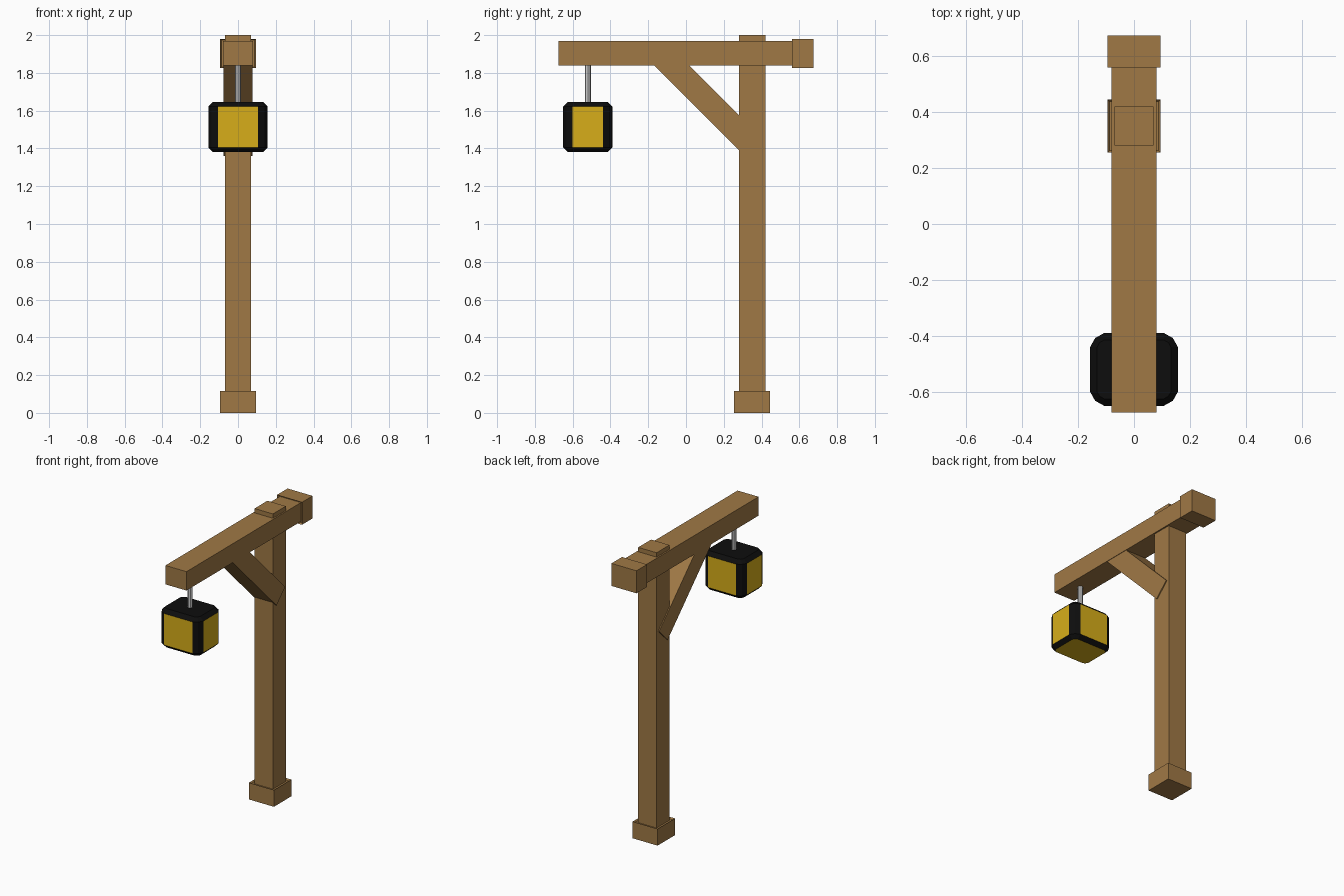
import bpy, bmesh
from mathutils import Vector

if "Cube" in bpy.data.objects:
    bpy.data.objects.remove(bpy.data.objects["Cube"])


def material(name, rgb):
    m = bpy.data.materials.new(name)
    m.diffuse_color = (*rgb, 1)
    m.use_nodes = True
    m.node_tree.nodes["Principled BSDF"].inputs["Base Color"].default_value = m.diffuse_color
    return m


WOOD = material("wood", (0.35, 0.19, 0.06))
BLACK = material("black_iron", (0.004, 0.004, 0.004))
GLOW = material("yellow_glass", (0.68, 0.42, 0.01))


def finish(name, bm, mats=()):
    bmesh.ops.recalc_face_normals(bm, faces=bm.faces)
    me = bpy.data.meshes.new(name)
    bm.to_mesh(me)
    bm.free()
    for m in mats:
        me.materials.append(m)
    ob = bpy.data.objects.new(name, me)
    bpy.context.collection.objects.link(ob)
    return ob


def wood_box(name, lo, hi, recess=None):
    """Box between two corners; the face pointing along recess is dished in."""
    bm = bmesh.new()
    bmesh.ops.create_cube(bm, size=1)
    lo, hi = Vector(lo), Vector(hi)
    for v in bm.verts:
        v.co = (lo + hi) / 2 + v.co * (hi - lo)
    if recess:
        bm.normal_update()
        face = [f for f in bm.faces if f.normal.dot(Vector(recess)) > 0.9]
        bmesh.ops.inset_region(bm, faces=face, thickness=0.01, depth=-0.01)
    return finish(name, bm, [WOOD])


# Timber frame
wood_box("post", (-0.07, 0.28, 0.02), (0.07, 0.42, 2.0))
wood_box("post_base", (-0.095, 0.255, 0), (0.095, 0.445, 0.115), (0, 0, 1))
wood_box("beam", (-0.08, -0.675, 1.84), (0.08, 0.62, 1.97))
wood_box("beam_end_cap", (-0.095, 0.56, 1.825), (0.095, 0.675, 1.98), (0, -1, 0))

# Diagonal brace: side profile extruded across x
bm = bmesh.new()
profile = [(0.31, 1.36), (0.403, 1.453), (-0.034, 1.89), (-0.22, 1.89)]
face = bm.faces.new([bm.verts.new((-0.077, y, z)) for y, z in profile])
ext = bmesh.ops.extrude_face_region(bm, geom=[face])["geom"]
bmesh.ops.translate(bm, vec=(0.154, 0, 0),
                    verts=[g for g in ext if isinstance(g, bmesh.types.BMVert)])
finish("brace", bm, [WOOD])

# Hanging rod
bpy.ops.mesh.primitive_cylinder_add(vertices=8, radius=0.016, depth=0.25,
                                    location=(0, -0.52, 1.745))
bpy.context.object.name = "hanging_rod"

# Lantern: stacked rings with cut corners, flat sides become glass
bm = bmesh.new()
CORNER = [(0, 0.05), (0.018, 0.018), (0.05, 0)]


def ring(z, inset):
    hx, hy = 0.157 - inset, 0.13 - inset
    k = 1 - inset / 0.05
    pts = []
    for sx, sy in ((1, 1), (-1, 1), (-1, -1), (1, -1)):
        corner = [(sx * (hx - a * k), sy * (hy - b * k)) for a, b in CORNER]
        pts += corner if sx * sy > 0 else corner[::-1]
    return [bm.verts.new((x, y - 0.52, z)) for x, y in pts]


rings = [ring(1.38, 0.025), ring(1.405, 0), ring(1.622, 0), ring(1.647, 0.025)]
for level, (a, b) in enumerate(zip(rings, rings[1:])):
    for i in range(12):
        j = (i + 1) % 12
        f = bm.faces.new((a[i], a[j], b[j], b[i]))
        f.material_index = int(level == 1 and i % 3 == 2)
bm.faces.new(rings[3])
bottom = bm.faces.new(rings[0][::-1])
bmesh.ops.inset_region(bm, faces=[bottom], thickness=0.03)
bottom.material_index = 1
finish("lantern", bm, [BLACK, GLOW])
